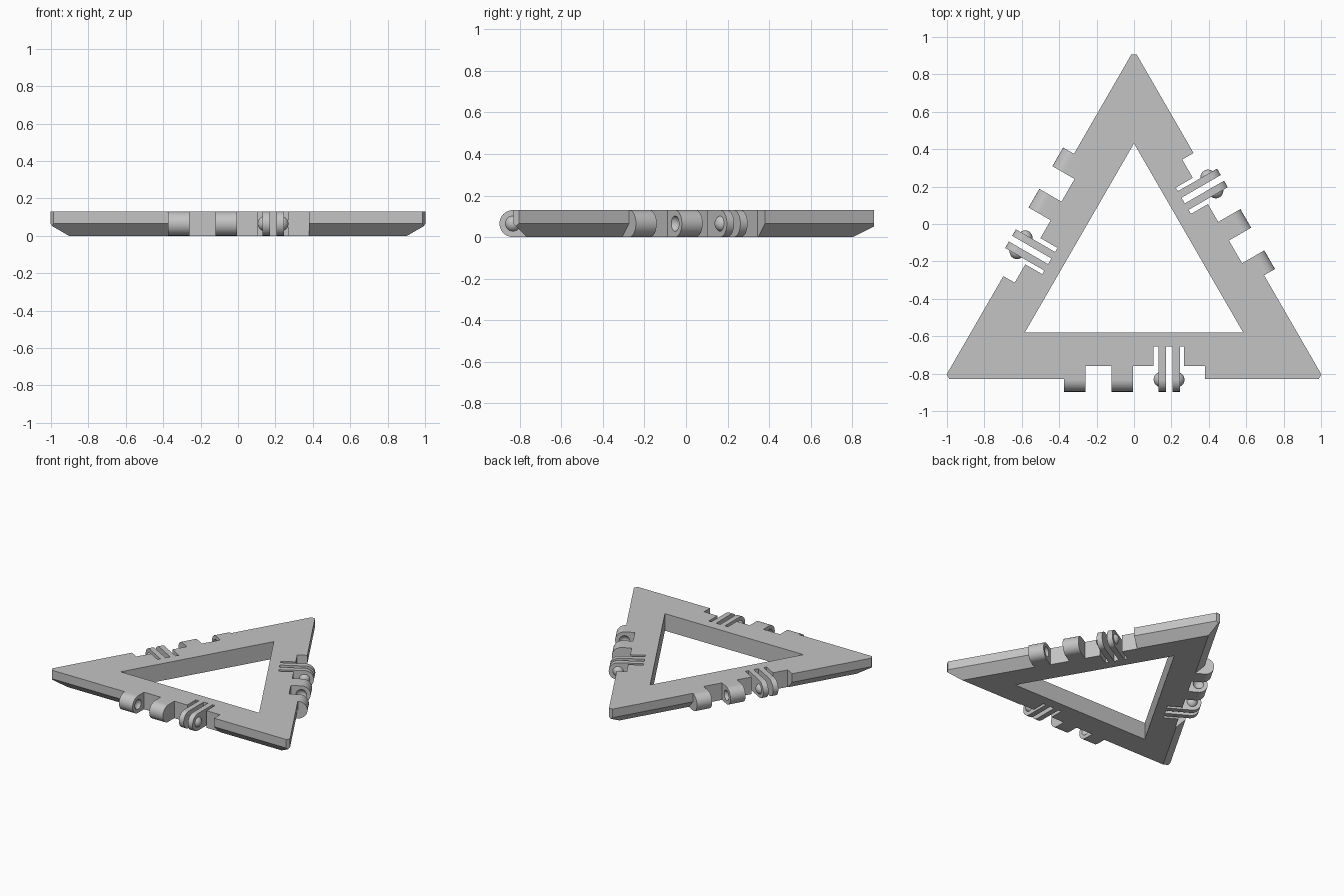
import bpy, bmesh, math
from mathutils import Matrix, Vector

if "Cube" in bpy.data.objects:
    bpy.data.objects.remove(bpy.data.objects["Cube"], do_unlink=True)

HEIGHT = 0.13
CHAMFER = 0.065
OUTER, INNER = 0.587, 0.337      # distance from the middle to each side
CORNER = 1.148                   # distance from the middle to each blunted tip
MIDDLE = Vector((0, -0.243, 0))
RECESS_Y, SLOT_Y = -0.76, -0.655
PIN_Y, PIN_Z = -0.832, HEIGHT / 2
BALL = 0.04

grey = bpy.data.materials.new("plain grey")
grey.use_nodes = True
grey.diffuse_color = (0.55, 0.55, 0.55, 1)
grey.node_tree.nodes["Principled BSDF"].inputs["Base Color"].default_value = (0.55, 0.55, 0.55, 1)


def finish(bm, name, matrix=Matrix()):
    bmesh.ops.recalc_face_normals(bm, faces=bm.faces)
    bm.transform(matrix)
    mesh = bpy.data.meshes.new(name)
    bm.to_mesh(mesh)
    bm.free()
    mesh.materials.append(grey)
    obj = bpy.data.objects.new(name, mesh)
    bpy.context.collection.objects.link(obj)
    return obj


def extrude(bm, points, direction):
    face = bm.faces.new([bm.verts.new(p) for p in points])
    new = bmesh.ops.extrude_face_region(bm, geom=[face])["geom"]
    verts = [v for v in new if isinstance(v, bmesh.types.BMVert)]
    bmesh.ops.translate(bm, verts=verts, vec=direction)
    return verts


def prism(name, points, direction, matrix=Matrix()):
    bm = bmesh.new()
    extrude(bm, points, direction)
    return finish(bm, name, matrix)


def cut(obj, cutter):
    cutter.hide_render = True
    mod = obj.modifiers.new("cut", "BOOLEAN")
    mod.operation, mod.solver, mod.object = "DIFFERENCE", "EXACT", cutter
    bpy.context.view_layer.objects.active = obj
    bpy.ops.object.modifier_apply(modifier=mod.name)
    bpy.data.objects.remove(cutter, do_unlink=True)


def smooth(obj):
    bpy.ops.object.select_all(action="DESELECT")
    obj.select_set(True)
    bpy.context.view_layer.objects.active = obj
    bpy.ops.object.shade_smooth_by_angle()


def triangle(inradius, z):
    angles = [math.radians(90 + 120 * k) for k in range(3)]
    return [MIDDLE + Vector((2 * inradius * math.cos(a), 2 * inradius * math.sin(a), z)) for a in angles]


def ball(x, radius=BALL):
    bm = bmesh.new()
    bmesh.ops.create_uvsphere(bm, u_segments=32, v_segments=16, radius=radius,
                              matrix=Matrix.Translation((x, PIN_Y, PIN_Z)))
    return bm


def knuckle(name, x0, x1, matrix=Matrix()):
    # Flat tab with a half-round end
    points = [(x0, RECESS_Y, HEIGHT)]
    for i in range(25):
        a = math.pi * (0.5 + i / 24)
        points.append((x0, PIN_Y + PIN_Z * math.cos(a), PIN_Z + PIN_Z * math.sin(a)))
    points.append((x0, RECESS_Y, 0))
    return prism(name, points, (x1 - x0, 0, 0), matrix)


sides = [Matrix.Translation(MIDDLE) @ Matrix.Rotation(math.radians(120 * k), 4, "Z")
         @ Matrix.Translation(-MIDDLE) for k in range(3)]

# Triangular body: chamfered underside and blunted tips
bm = bmesh.new()
extrude(bm, triangle(OUTER, CHAMFER), (0, 0, HEIGHT - CHAMFER))
low_face = min(bm.faces, key=lambda f: f.calc_center_median().z)
new = bmesh.ops.extrude_face_region(bm, geom=[low_face])["geom"]
if low_face.is_valid:
    bm.faces.remove(low_face)
lower = [v for v in new if isinstance(v, bmesh.types.BMVert)]
shrink = (OUTER - CHAMFER) / OUTER
for v in lower:
    v.co = MIDDLE + (v.co - MIDDLE) * shrink
    v.co.z = 0
for p in triangle(1, 0):
    out = (p - MIDDLE).normalized()
    geom = bm.verts[:] + bm.edges[:] + bm.faces[:]
    res = bmesh.ops.bisect_plane(bm, geom=geom, plane_co=MIDDLE + out * CORNER,
                                 plane_no=out, clear_outer=True)
    edges = [e for e in res["geom_cut"] if isinstance(e, bmesh.types.BMEdge)]
    bmesh.ops.contextual_create(bm, geom=edges)
frame = finish(bm, "triangle_frame")
cut(frame, prism("opening_cutter", triangle(INNER, -0.1), (0, 0, 0.4)))

# Hinge recess and finger slots on each side
outline = [(-0.375, RECESS_Y)]
for a, b in ((0.105, 0.13), (0.17, 0.205), (0.245, 0.267)):
    outline += [(a, RECESS_Y), (a, SLOT_Y), (b, SLOT_Y), (b, RECESS_Y)]
outline += [(0.38, RECESS_Y), (0.38, -1), (-0.375, -1)]
for side in sides:
    cut(frame, prism("recess_cutter", [(x, y, -0.1) for x, y in outline], (0, 0, 0.4), side))

# Hinge parts
for n, side in enumerate(sides, 1):
    # Socket knuckles, dimpled on the faces that look at each other
    for name, x0, x1, dimple in (("outer", -0.375, -0.26, -0.245), ("inner", -0.12, -0.005, -0.135)):
        obj = knuckle(f"{name}_socket_knuckle_{n}", x0, x1)
        cut(obj, finish(ball(dimple), "dimple_cutter"))
        obj.data.transform(side)
        smooth(obj)
    # Thin spring fingers with a rounded bump on the outward face
    for name, x0, x1, face, out in (("inner", 0.13, 0.17, 0.13, -1), ("outer", 0.205, 0.245, 0.245, 1)):
        smooth(knuckle(f"{name}_finger_{n}", x0, x1, side))
        bm = ball(face - out * 0.015)
        bmesh.ops.bisect_plane(bm, geom=bm.verts[:] + bm.edges[:] + bm.faces[:],
                               plane_co=(face - out * 0.002, 0, 0), plane_no=(out, 0, 0), clear_inner=True)
        smooth(finish(bm, f"{name}_finger_bump_{n}", side))
